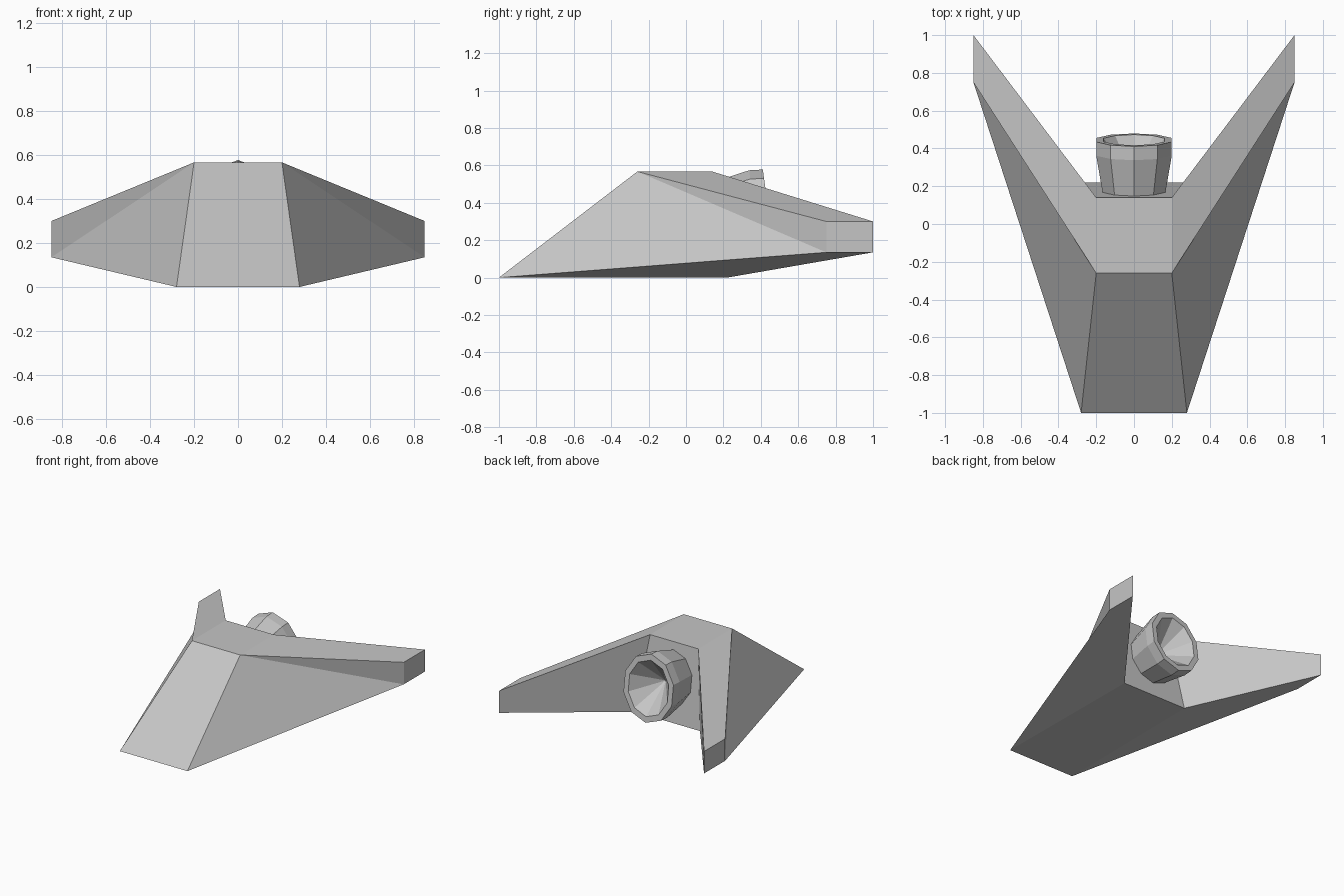
import bpy
import bmesh
import math
from mathutils import Vector

if "Cube" in bpy.data.objects:
    bpy.data.objects.remove(bpy.data.objects["Cube"])

grey = bpy.data.materials.new("hull_grey")
grey.diffuse_color = (0.56, 0.56, 0.56, 1)
grey.use_nodes = True
grey.node_tree.nodes["Principled BSDF"].inputs["Base Color"].default_value = grey.diffuse_color


def finish(name, bm):
    """Turn a bmesh into a flat-shaded grey object."""
    bmesh.ops.recalc_face_normals(bm, faces=bm.faces)
    mesh = bpy.data.meshes.new(name)
    bm.to_mesh(mesh)
    bm.free()
    mesh.materials.append(grey)
    obj = bpy.data.objects.new(name, mesh)
    bpy.context.collection.objects.link(obj)
    return obj


# Hull corners on the right side; the left side mirrors them
corners = {
    "nose": (0.28, -1.0, 0.0),
    "roof_front": (0.20, -0.26, 0.567),
    "roof_back": (0.20, 0.14, 0.567),
    "tail": (0.27, 0.22, 0.0),
    "tip_top_front": (0.85, 0.75, 0.30),
    "tip_top_back": (0.85, 1.0, 0.30),
    "tip_low_front": (0.85, 0.75, 0.135),
    "tip_low_back": (0.85, 1.0, 0.135),
}
bm = bmesh.new()
right = {k: bm.verts.new(p) for k, p in corners.items()}
left = {k: bm.verts.new((-p[0], p[1], p[2])) for k, p in corners.items()}

# Centre strips: windscreen slope, roof, rear wall, belly
strip = ["nose", "roof_front", "roof_back", "tail", "nose"]
for a, b in zip(strip, strip[1:]):
    bm.faces.new((left[a], right[a], right[b], left[b]))

# Wing panels on each side
panels = [
    ("nose", "tip_low_front", "roof_front"),
    ("roof_front", "tip_low_front", "tip_top_front"),
    ("roof_front", "tip_top_front", "tip_top_back", "roof_back"),
    ("tip_low_front", "tip_low_back", "tip_top_back", "tip_top_front"),
    ("roof_back", "tip_top_back", "tip_low_back", "tail"),
    ("nose", "tail", "tip_low_back", "tip_low_front"),
]
for side in (right, left):
    for panel in panels:
        bm.faces.new([side[k] for k in panel])
finish("hull", bm)

# Engine nozzle: ten-sided oval sections (y, z, half width, half height)
SIDES = 10
TILT = math.radians(8)
sections = [
    (0.12, 0.305, 0.165, 0.19),    # root inside the hull
    (0.372, 0.328, 0.21, 0.248),   # shoulder
    (0.445, 0.333, 0.21, 0.247),   # outer lip
    (0.445, 0.333, 0.17, 0.203),   # inner lip
]
bm = bmesh.new()
rings = []
for y, z, rx, rz in sections:
    ring = []
    for i in range(SIDES):
        a = 2 * math.pi * i / SIDES
        h = rz * math.cos(a)
        ring.append(bm.verts.new((rx * math.sin(a),
                                  y - h * math.sin(TILT),
                                  z + h * math.cos(TILT))))
    rings.append(ring)
for r0, r1 in zip(rings, rings[1:]):
    for i in range(SIDES):
        j = (i + 1) % SIDES
        bm.faces.new((r0[i], r0[j], r1[j], r1[i]))
bm.faces.new(rings[0])

# Conical exhaust recess
apex = bm.verts.new(Vector((0, 0.24, 0.315)))
for i in range(SIDES):
    bm.faces.new((rings[-1][i], rings[-1][(i + 1) % SIDES], apex))
finish("engine_nozzle", bm)
